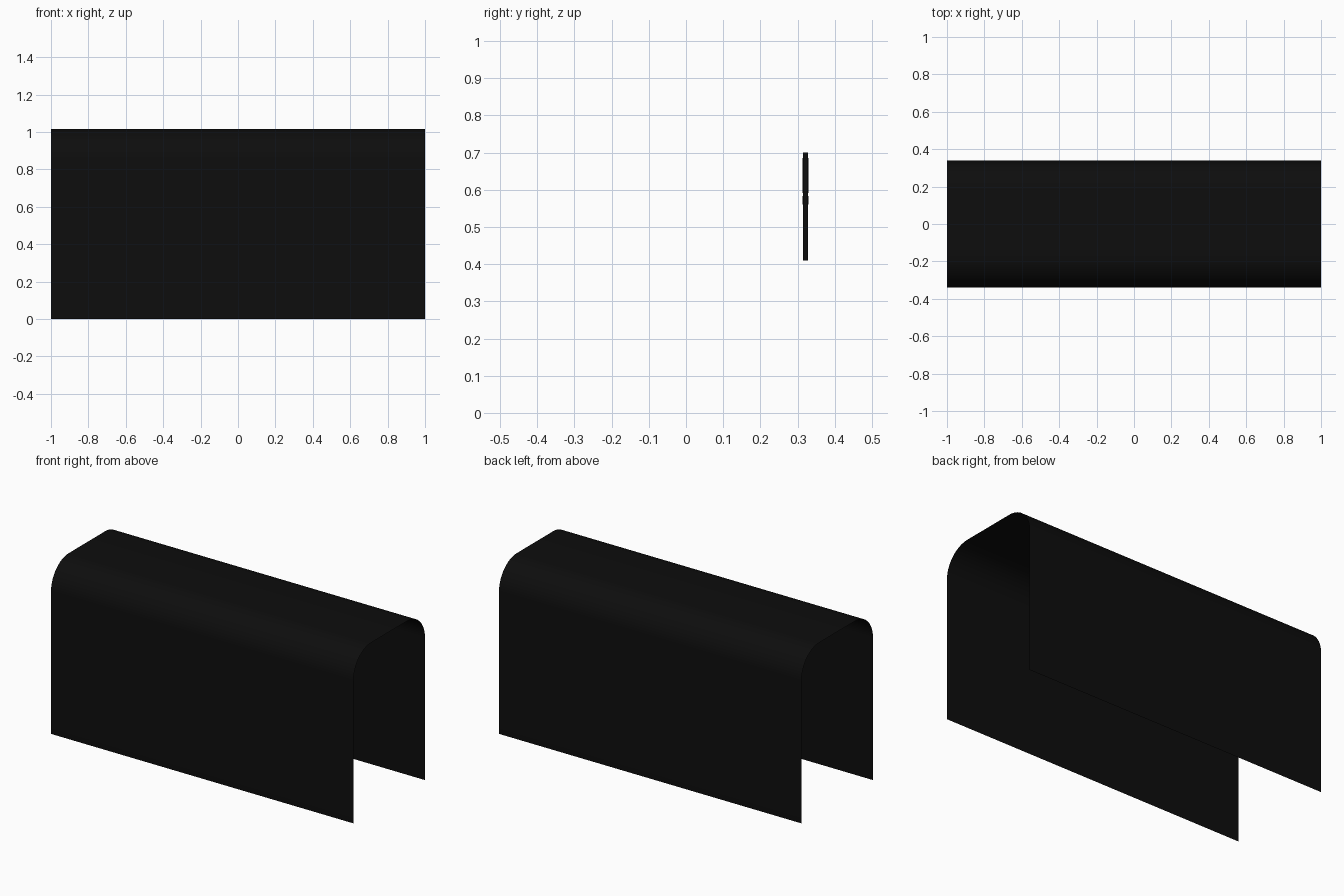
import bpy, bmesh
from math import pi, sin, cos

if "Cube" in bpy.data.objects:
    bpy.data.objects.remove(bpy.data.objects["Cube"])

HALF_Y, TOP, R, STEPS = 0.3385, 1.016, 0.168, 16

black = bpy.data.materials.new("black")
black.diffuse_color = (0.004, 0.004, 0.004, 1)
black.use_nodes = True
black.node_tree.nodes["Principled BSDF"].inputs["Base Color"].default_value = black.diffuse_color


def finish(bm, name):
    mesh = bpy.data.meshes.new(name)
    bm.to_mesh(mesh)
    bm.free()
    obj = bpy.data.objects.new(name, mesh)
    bpy.context.collection.objects.link(obj)
    mesh.materials.append(black)
    return obj


def box(name, x, y0, y1, z0, z1):
    bm = bmesh.new()
    bmesh.ops.create_cube(bm, size=1)
    for v in bm.verts:
        v.co = (v.co.x * 2 * x,
                (y0 + y1) / 2 + v.co.y * (y1 - y0),
                (z0 + z1) / 2 + v.co.z * (z1 - z0))
    return finish(bm, name)


# Cover: a thin sheet, open at both ends and below, with rounded shoulders
arc = [(-HALF_Y + R - R * cos(pi / 2 * i / STEPS),
        TOP - R + R * sin(pi / 2 * i / STEPS)) for i in range(STEPS + 1)]
half = [(-HALF_Y, 0)] + arc
profile = half + [(-y, z) for y, z in reversed(half)]

bm = bmesh.new()
left = [bm.verts.new((-1, y, z)) for y, z in profile]
right = [bm.verts.new((1, y, z)) for y, z in profile]
for i in range(len(profile) - 1):
    bm.faces.new((left[i], right[i], right[i + 1], left[i + 1]))
cover = finish(bm, "cover")
bpy.context.view_layer.objects.active = cover
cover.select_set(True)
bpy.ops.object.shade_smooth_by_angle()

# Thin plate just inside the back wall, with two slightly raised bands
box("inner_plate", 0.5, 0.315, 0.328, 0.41, 0.70)
box("upper_band", 0.48, 0.313, 0.330, 0.592, 0.685)
box("lower_band", 0.48, 0.313, 0.330, 0.560, 0.583)
